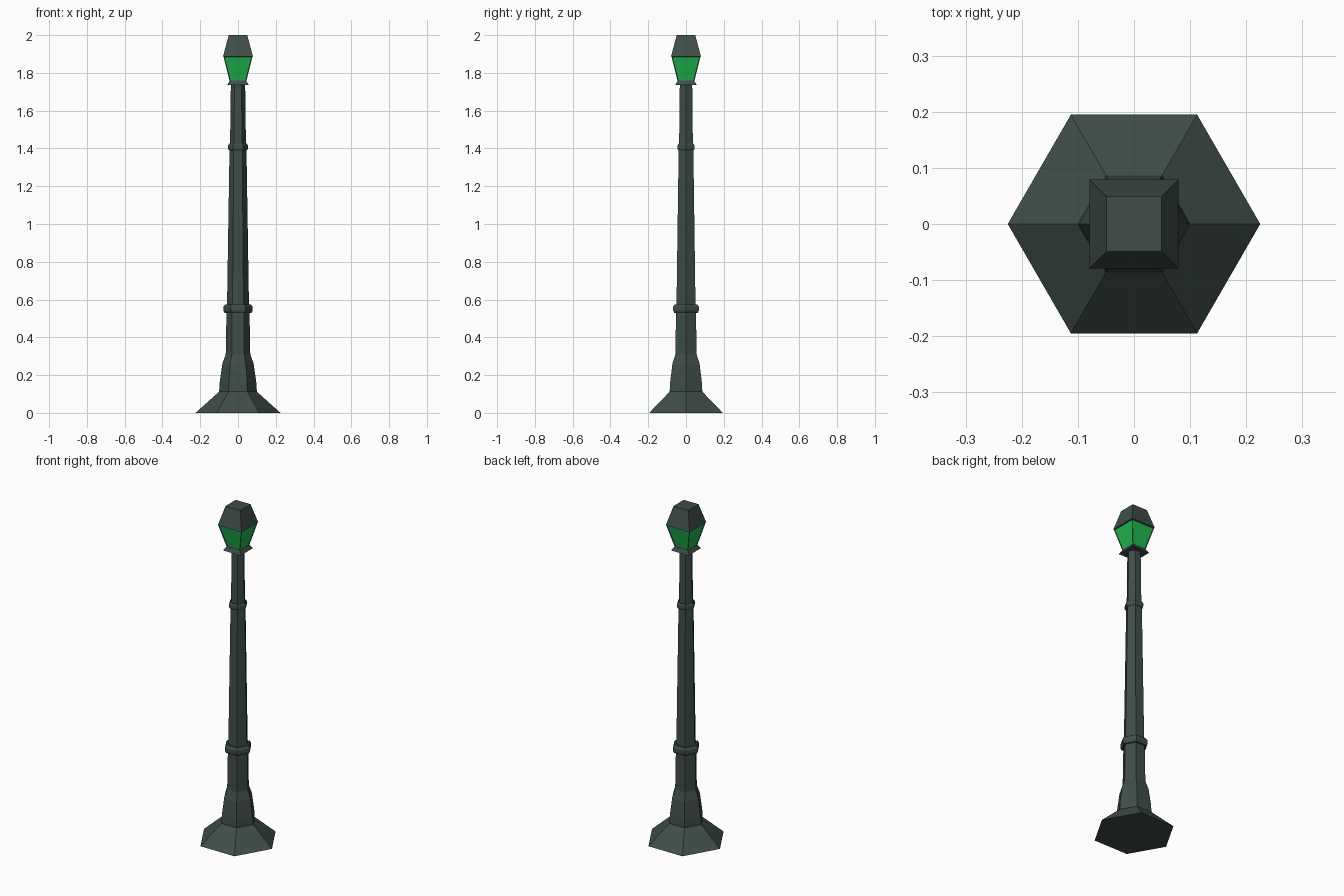
import bpy, bmesh, math

if "Cube" in bpy.data.objects:
    bpy.data.objects.remove(bpy.data.objects["Cube"])


def material(name, color):
    m = bpy.data.materials.new(name)
    m.diffuse_color = color
    m.use_nodes = True
    m.node_tree.nodes["Principled BSDF"].inputs["Base Color"].default_value = m.diffuse_color
    return m


IRON = material("dark_iron", (0.05, 0.075, 0.065, 1))
GLASS = material("green_glass", (0.016, 0.47, 0.08, 1))


def loft(name, profile, sides, turn=0.0):
    """Stack polygon rings of (radius, z) into a closed solid."""
    bm = bmesh.new()
    rings = []
    for r, z in profile:
        rings.append([bm.verts.new((r * math.cos(turn + math.tau * i / sides),
                                    r * math.sin(turn + math.tau * i / sides), z))
                      for i in range(sides)])
    for a, b in zip(rings, rings[1:]):
        for i in range(sides):
            j = (i + 1) % sides
            bm.faces.new((a[i], a[j], b[j], b[i]))
    bm.faces.new(rings[0][::-1])
    bm.faces.new(rings[-1])
    bmesh.ops.recalc_face_normals(bm, faces=bm.faces)
    return finish(name, bm)


def finish(name, bm):
    me = bpy.data.meshes.new(name)
    bm.to_mesh(me)
    bm.free()
    me.materials.append(IRON)
    ob = bpy.data.objects.new(name, me)
    bpy.context.collection.objects.link(ob)
    return ob


def square(name, profile):
    """Loft with square section; profile holds (half width, z)."""
    return loft(name, [(h * math.sqrt(2), z) for h, z in profile], 4, math.pi / 4)


# Flared foot, plinth and tapered post with two collars, all hexagonal
loft("post", [
    (0.225, 0), (0.10, 0.112), (0.097, 0.16), (0.083, 0.26), (0.065, 0.31), (0.061, 0.53),
    (0.072, 0.53), (0.078, 0.542), (0.078, 0.562), (0.068, 0.575), (0.058, 0.575),
    (0.045, 1.39), (0.047, 1.39), (0.053, 1.398), (0.053, 1.415), (0.047, 1.425),
    (0.042, 1.425), (0.038, 1.735)], 6)

# Lantern seat and roof
square("lantern_seat", [(0.058, 1.735), (0.045, 1.757)])
square("lantern_roof", [(0.079, 1.888), (0.049, 2.0)])

# Lantern body: each side inset to leave a thin frame around a green pane
body = square("lantern_body", [(0.044, 1.755), (0.077, 1.888)])
body.data.materials.append(GLASS)
bm = bmesh.new()
bm.from_mesh(body.data)
panes = [f for f in bm.faces if abs(f.normal.z) < 0.9]
bmesh.ops.inset_individual(bm, faces=panes, thickness=0.006, depth=-0.003)
for f in panes:
    f.material_index = 1
bm.to_mesh(body.data)
bm.free()
